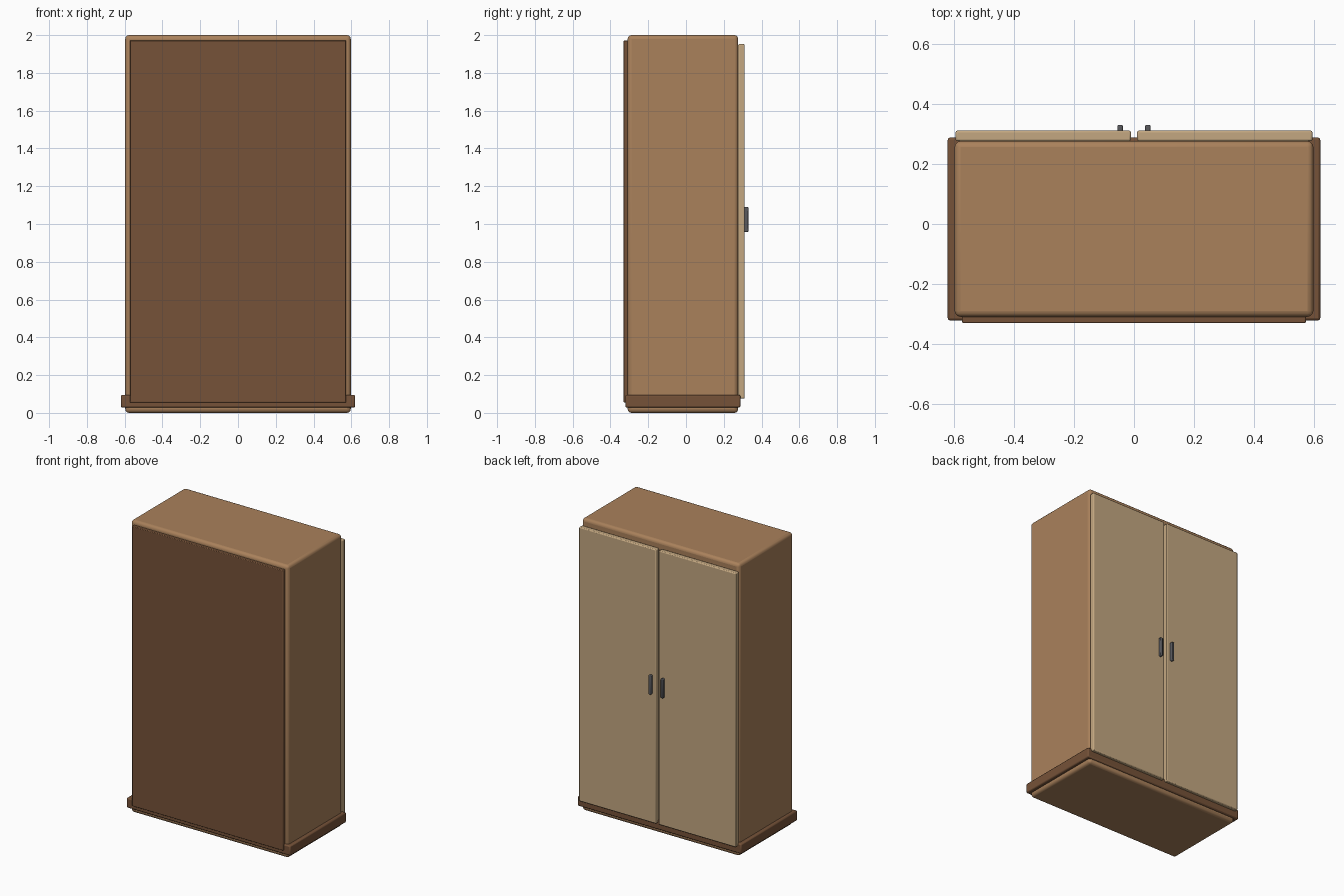
import bpy

if "Cube" in bpy.data.objects:
    bpy.data.objects.remove(bpy.data.objects["Cube"])


def material(name, color):
    m = bpy.data.materials.new(name)
    m.diffuse_color = (*color, 1)
    m.use_nodes = True
    m.node_tree.nodes["Principled BSDF"].inputs["Base Color"].default_value = m.diffuse_color
    return m


def box(name, lo, hi, mat, bevel, segments=2):
    """Rounded box between two opposite corners."""
    center = [(a + b) / 2 for a, b in zip(lo, hi)]
    bpy.ops.mesh.primitive_cube_add(size=1, location=center)
    ob = bpy.context.object
    ob.name = name
    ob.scale = [b - a for a, b in zip(lo, hi)]
    bpy.ops.object.transform_apply(location=False, rotation=False, scale=True)
    mod = ob.modifiers.new("Bevel", 'BEVEL')
    mod.width = bevel
    mod.segments = segments
    ob.data.materials.append(mat)
    bpy.ops.object.shade_smooth_by_angle()
    return ob


wood = material("wood", (0.40, 0.22, 0.105))
dark_wood = material("dark_wood", (0.18, 0.085, 0.04))
light_wood = material("light_wood", (0.55, 0.39, 0.22))
metal = material("metal", (0.1, 0.1, 0.11))

# Cabinet body, base moulding and flat panel on the -y side
box("body", (-0.597, -0.309, 0), (0.597, 0.276, 2), wood, 0.02, 3)
box("base_moulding", (-0.62, -0.321, 0.028), (0.62, 0.288, 0.096), dark_wood, 0.008)
box("rear_panel", (-0.572, -0.33, 0.055), (0.572, -0.305, 1.972), dark_wood, 0.004)

# Pair of doors with upright handles on the +y side
for side, s in (("left", 1), ("right", -1)):
    x0, x1 = sorted((s * 0.01, s * 0.594))
    box(side + "_door", (x0, 0.276, 0.076), (x1, 0.311, 1.952), light_wood, 0.006)
    x0, x1 = sorted((s * 0.037, s * 0.055))
    box(side + "_handle", (x0, 0.305, 0.957), (x1, 0.33, 1.09), metal, 0.005)
